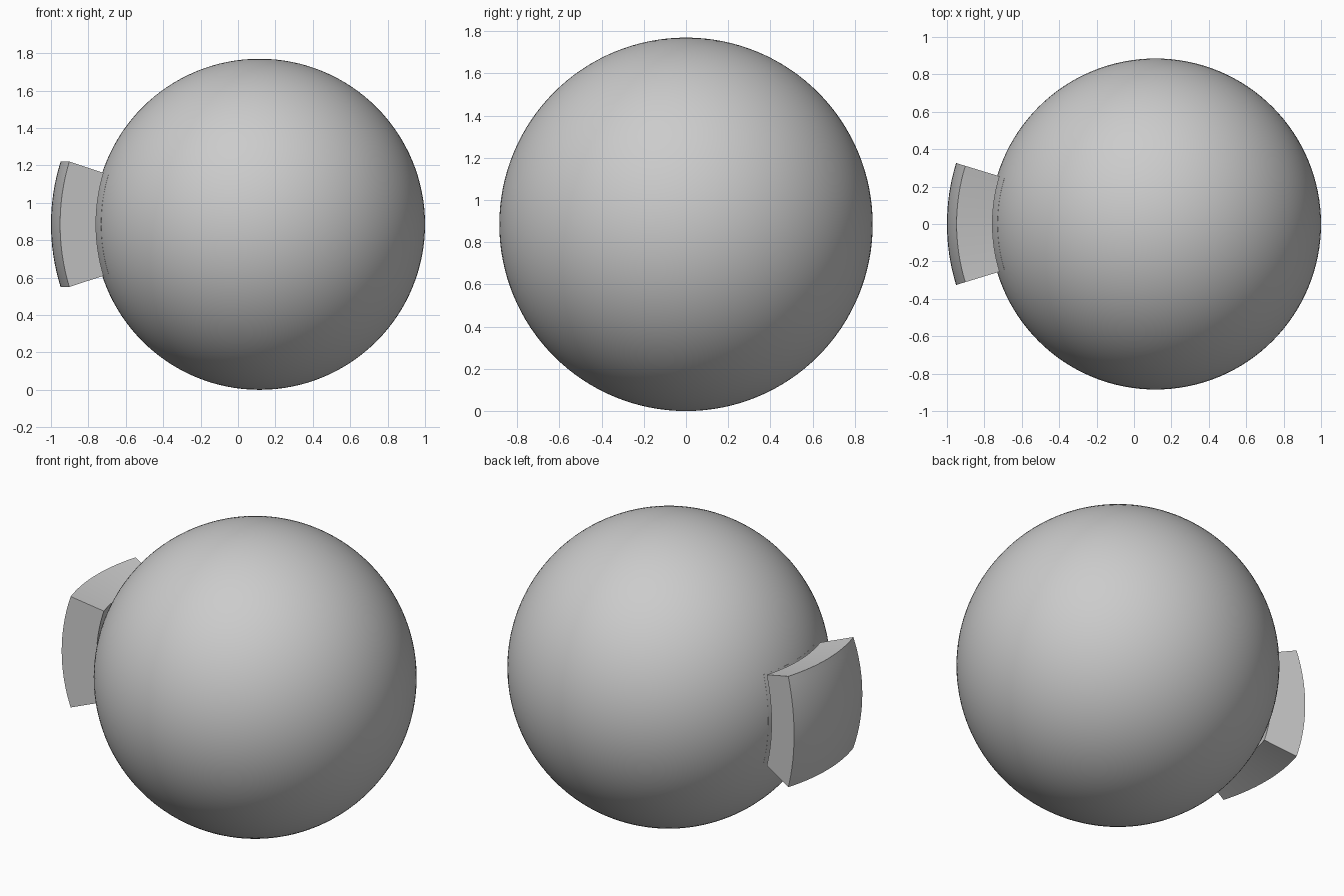
import bpy, bmesh, math
from mathutils import Vector

if "Cube" in bpy.data.objects:
    bpy.data.objects.remove(bpy.data.objects["Cube"])

R = 0.885                            # ball radius
C = Vector((0.115, 0, R))            # ball centre
LON, LAT = math.radians(17), math.radians(17.5)
N = 16


def radial_point(r, u, v):
    """Point on the -x side, u and v run -1..1 across the patch."""
    lon, lat = u * LON, v * LAT
    return C + r * Vector((-math.cos(lat) * math.cos(lon),
                           -math.cos(lat) * math.sin(lon), math.sin(lat)))


def spherical_block(name, r_in, r_out):
    """Longitude/latitude patch extruded radially into a closed block."""
    bm = bmesh.new()
    grid = [[bm.verts.new(radial_point(r_in, 2 * i / N - 1, 2 * j / N - 1))
             for j in range(N + 1)] for i in range(N + 1)]
    for i in range(N):
        for j in range(N):
            bm.faces.new((grid[i][j], grid[i + 1][j], grid[i + 1][j + 1], grid[i][j + 1]))
    ext = bmesh.ops.extrude_face_region(bm, geom=bm.faces[:], use_keep_orig=True)
    for v in ext["geom"]:
        if isinstance(v, bmesh.types.BMVert):
            v.co = C + (v.co - C) * (r_out / r_in)
    bmesh.ops.recalc_face_normals(bm, faces=bm.faces[:])
    me = bpy.data.meshes.new(name)
    bm.to_mesh(me)
    bm.free()
    ob = bpy.data.objects.new(name, me)
    bpy.context.collection.objects.link(ob)
    bpy.ops.object.select_all(action='DESELECT')
    ob.select_set(True)
    bpy.context.view_layer.objects.active = ob
    bpy.ops.object.shade_smooth_by_angle(angle=math.radians(30))
    return ob


# Main ball
bpy.ops.mesh.primitive_uv_sphere_add(segments=128, ring_count=64, radius=R, location=C)
ball = bpy.context.object
ball.name = "ball"
bpy.ops.object.shade_smooth()

# Curved block hovering just off the ball, and its footprint on the surface
spherical_block("raised_block", 0.914, 1.115)
spherical_block("surface_patch", R - 0.01, R + 0.0006)
